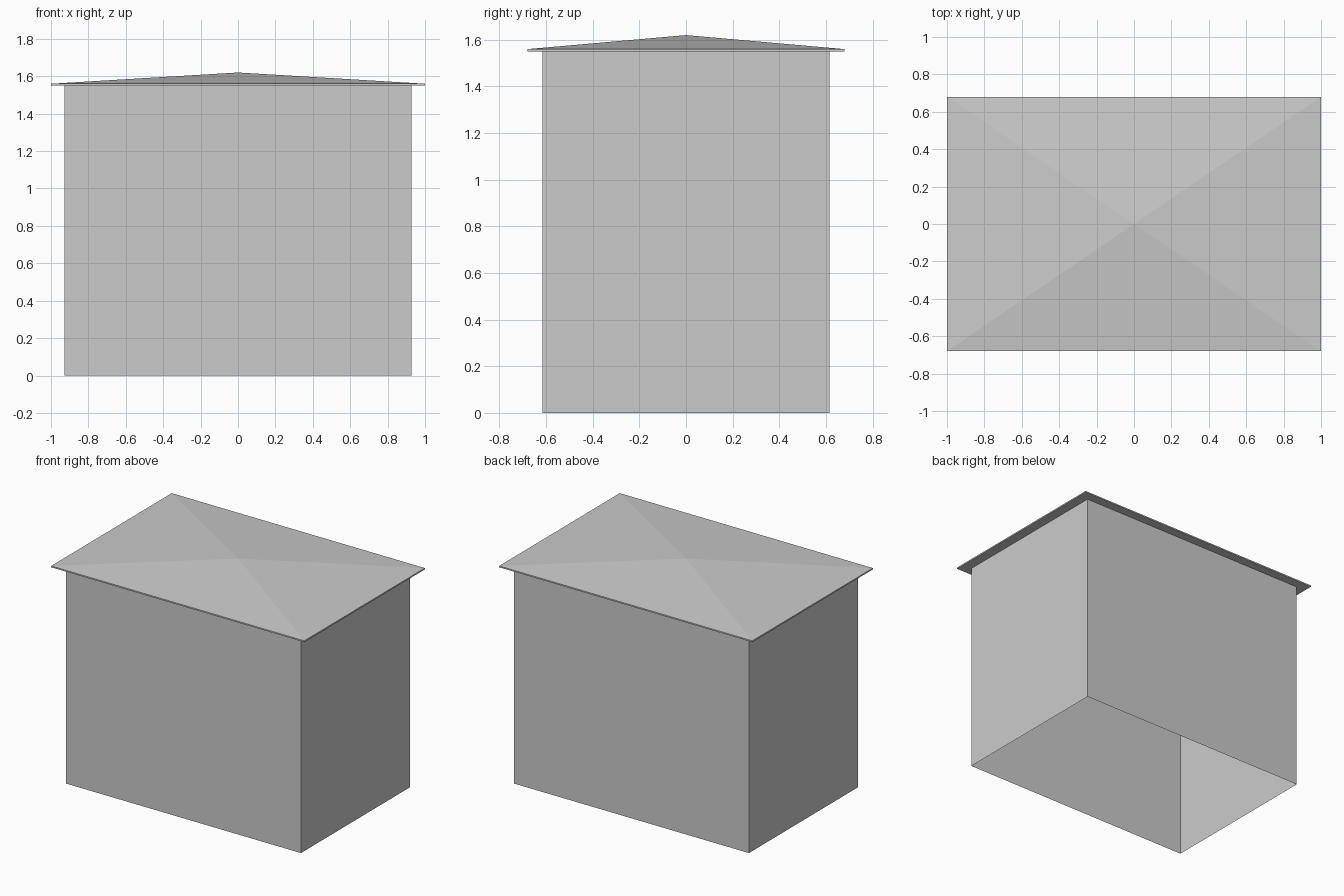
import bpy
import bmesh

cube = bpy.data.objects.get("Cube")
if cube:
    bpy.data.objects.remove(cube, do_unlink=True)

WALL_TOP, EAVE_TOP, PEAK = 1.55, 1.56, 1.62

# Single plain grey
grey = bpy.data.materials.new("light grey")
grey.use_nodes = True
grey.diffuse_color = (0.6, 0.6, 0.6, 1)
grey.node_tree.nodes["Principled BSDF"].inputs["Base Color"].default_value = (0.6, 0.6, 0.6, 1)


def ring(bm, x, y, z):
    """Rectangle of four vertices at height z."""
    return [bm.verts.new((sx * x, sy * y, z))
            for sx, sy in ((-1, -1), (1, -1), (1, 1), (-1, 1))]


def band(bm, low, high):
    """Four upright faces joining two rectangles."""
    for i in range(4):
        j = (i + 1) % 4
        bm.faces.new((low[i], low[j], high[j], high[i]))


def finish(bm, name):
    mesh = bpy.data.meshes.new(name)
    bm.to_mesh(mesh)
    bm.free()
    mesh.materials.append(grey)
    bpy.context.collection.objects.link(bpy.data.objects.new(name, mesh))


# Walls: thin shell, open at the bottom
bm = bmesh.new()
band(bm, ring(bm, 0.928, 0.615, 0), ring(bm, 0.928, 0.615, WALL_TOP))
finish(bm, "walls")

# Roof: thin overhanging slab rising to a central peak
bm = bmesh.new()
low, high = ring(bm, 1, 0.68, WALL_TOP), ring(bm, 1, 0.68, EAVE_TOP)
band(bm, low, high)
bm.faces.new(low[::-1])
peak = bm.verts.new((0, 0, PEAK))
for i in range(4):
    bm.faces.new((high[i], high[(i + 1) % 4], peak))
finish(bm, "roof")
